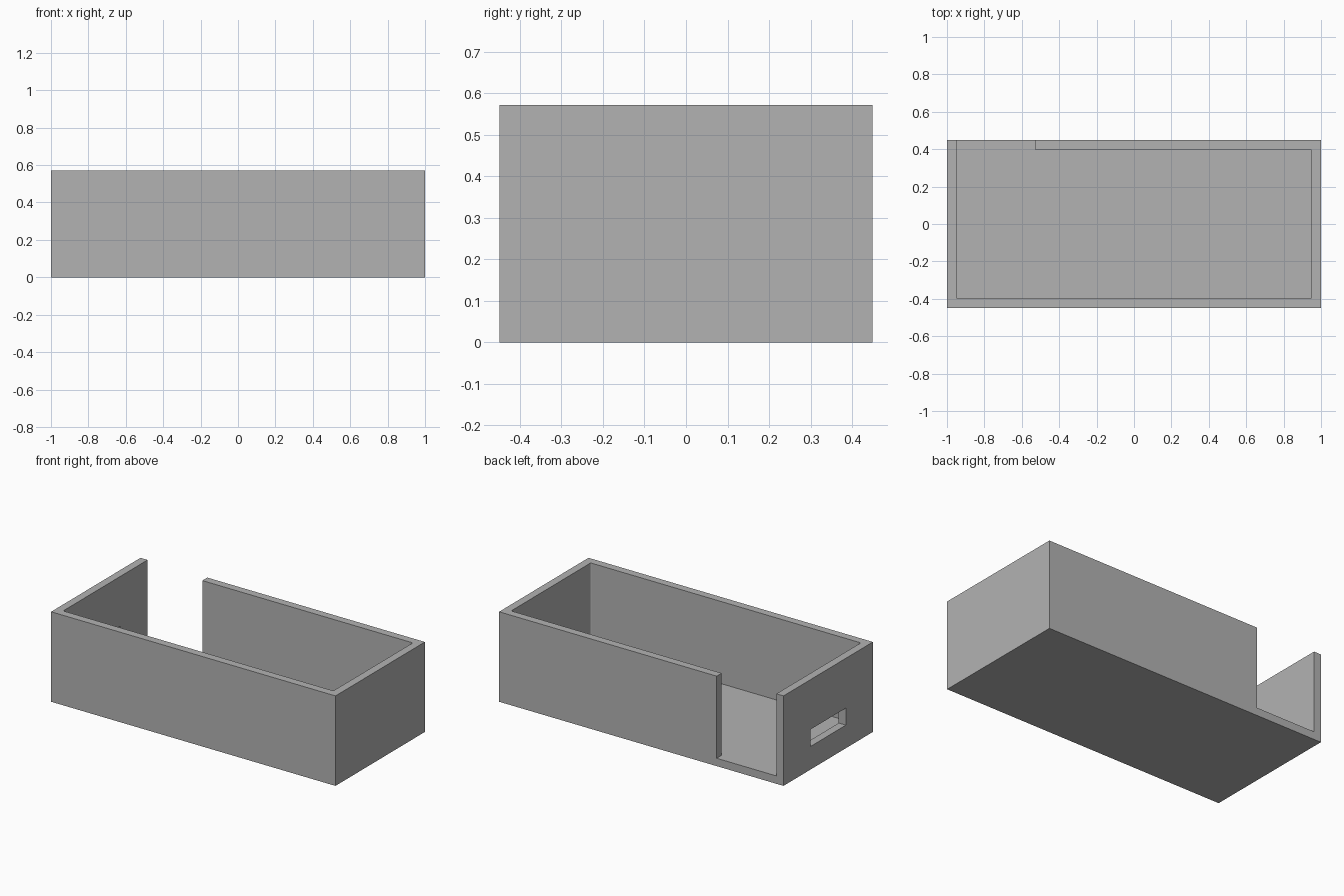
import bpy
import bmesh

cube = bpy.data.objects.get("Cube")
if cube:
    bpy.data.objects.remove(cube, do_unlink=True)

LENGTH, DEPTH, HEIGHT = 2.0, 0.898, 0.572
WALL = 0.05
IN_X, IN_Y = LENGTH / 2 - WALL, DEPTH / 2 - WALL
GAP_END = -0.53

grey = bpy.data.materials.new("plain grey")
grey.use_nodes = True
colour = (0.45, 0.45, 0.45, 1)
grey.diffuse_color = colour
grey.node_tree.nodes["Principled BSDF"].inputs["Base Color"].default_value = colour


def prism(name, outline, z0, z1, rounded=0):
    """Extrude an outline upward; the first `rounded` corners get a small fillet."""
    bm = bmesh.new()
    face = bm.faces.new([bm.verts.new((x, y, z0)) for x, y in outline])
    if rounded:
        bm.verts.ensure_lookup_table()
        bmesh.ops.bevel(bm, geom=bm.verts[:rounded], offset=0.008,
                        segments=3, profile=0.5, affect='VERTICES')
    out = bmesh.ops.extrude_face_region(bm, geom=bm.faces[:])
    top = [v for v in out["geom"] if isinstance(v, bmesh.types.BMVert)]
    bmesh.ops.translate(bm, verts=top, vec=(0, 0, z1 - z0))
    bmesh.ops.recalc_face_normals(bm, faces=bm.faces[:])
    mesh = bpy.data.meshes.new(name)
    bm.to_mesh(mesh)
    bm.free()
    mesh.materials.append(grey)
    obj = bpy.data.objects.new(name, mesh)
    bpy.context.collection.objects.link(obj)
    return obj


def rect(x0, x1, y0, y1):
    return [(x0, y0), (x1, y0), (x1, y1), (x0, y1)]


# Outer body
box = prism("open_box", rect(-LENGTH / 2, LENGTH / 2, -DEPTH / 2, DEPTH / 2), 0, HEIGHT)

# Interior, running out through the opening in the back wall
past = DEPTH / 2 + 0.1
interior = [(-IN_X, -IN_Y), (IN_X, -IN_Y), (IN_X, IN_Y),
            (GAP_END, IN_Y), (GAP_END, past), (-IN_X, past)]
cavity = prism("cavity_cutter", interior, WALL, HEIGHT + 0.1, rounded=3)

# Slot through the right end wall
slot = prism("slot_cutter", rect(-1.1, -0.9, -0.177, 0.177), 0.147, 0.255)

for cutter in (cavity, slot):
    mod = box.modifiers.new(cutter.name, 'BOOLEAN')
    mod.operation = 'DIFFERENCE'
    mod.solver = 'EXACT'
    mod.object = cutter

# Apply the cuts and remove the cutters
bpy.context.view_layer.update()
graph = bpy.context.evaluated_depsgraph_get()
cut_mesh = bpy.data.meshes.new_from_object(box.evaluated_get(graph))
box.modifiers.clear()
box.data = cut_mesh
for cutter in (cavity, slot):
    bpy.data.objects.remove(cutter, do_unlink=True)
